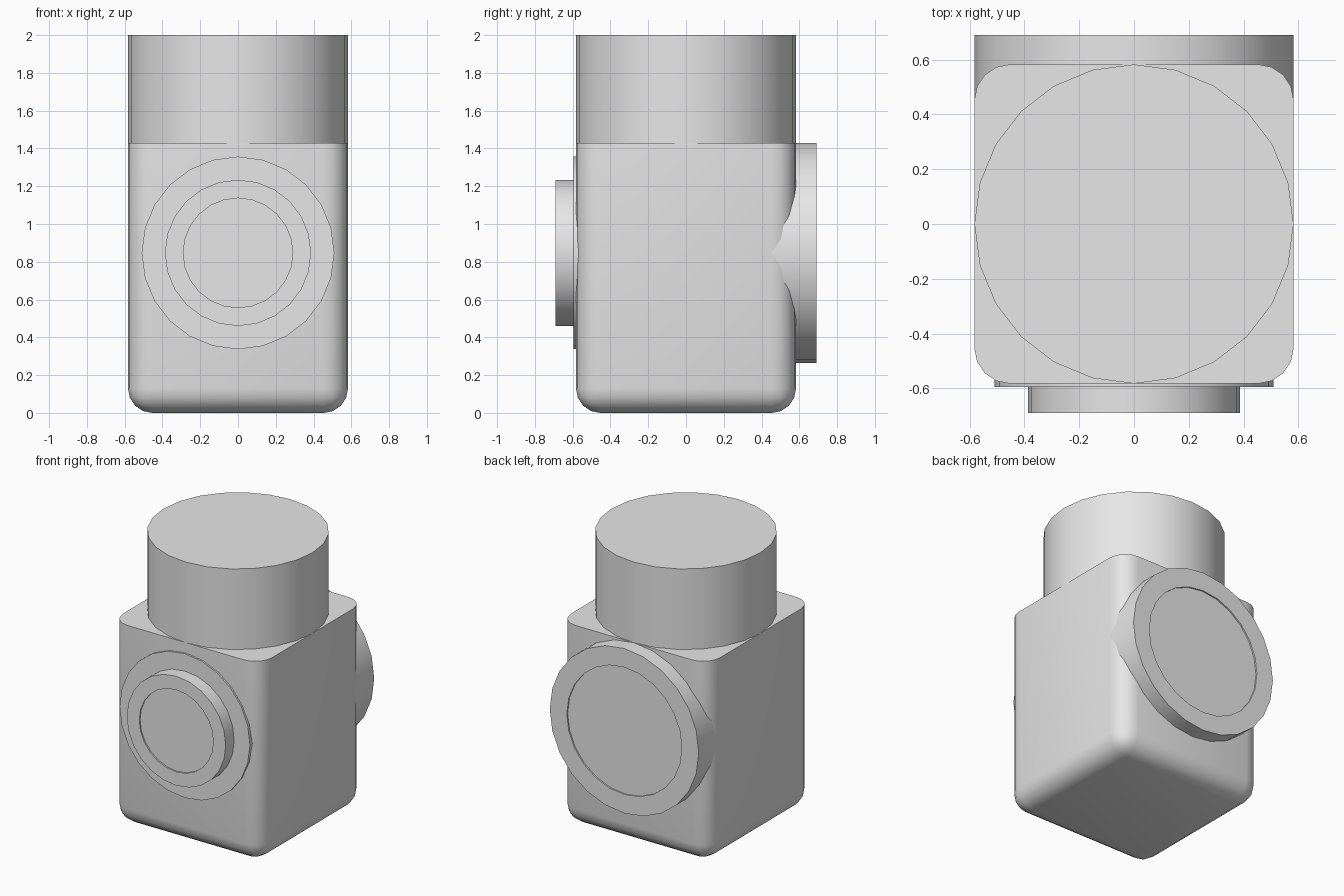
import bpy
import bmesh
from math import cos, sin, pi
from mathutils import Matrix, Vector

cube = bpy.data.objects.get("Cube")
if cube:
    bpy.data.objects.remove(cube, do_unlink=True)

HALF = 0.583      # half width of the body
BODY_TOP = 1.43
PORT_Z = 0.847    # height of the port axis
SIDES = 24

grey = bpy.data.materials.new("light grey")
grey.use_nodes = True
colour = (0.8, 0.8, 0.8, 1)
grey.diffuse_color = colour
grey.node_tree.nodes["Principled BSDF"].inputs["Base Color"].default_value = colour


def finish(name, bm, angle=0.6):
    bmesh.ops.recalc_face_normals(bm, faces=bm.faces)
    mesh = bpy.data.meshes.new(name)
    bm.to_mesh(mesh)
    bm.free()
    mesh.materials.append(grey)
    obj = bpy.data.objects.new(name, mesh)
    bpy.context.collection.objects.link(obj)
    bpy.ops.object.select_all(action='DESELECT')
    obj.select_set(True)
    bpy.context.view_layer.objects.active = obj
    bpy.ops.object.shade_smooth_by_angle(angle=angle)
    return obj


def lathe(name, profile, matrix):
    """Closed round solid from (radius, height) pairs, first and last capped."""
    bm = bmesh.new()
    rings = [[bm.verts.new((r * cos(2 * pi * i / SIDES), r * sin(2 * pi * i / SIDES), h))
              for i in range(SIDES)] for r, h in profile]
    for low, high in zip(rings, rings[1:]):
        for i in range(SIDES):
            j = (i + 1) % SIDES
            bm.faces.new((low[i], low[j], high[j], high[i]))
    bm.faces.new(rings[0][::-1])
    bm.faces.new(rings[-1])
    bm.transform(matrix)
    return finish(name, bm)


# Body: box with rounded upright and bottom edges, sharp flat top
bm = bmesh.new()
bmesh.ops.create_cube(bm, size=1)
bm.transform(Matrix.Translation((0, 0, BODY_TOP / 2))
             @ Matrix.Diagonal((2 * HALF, 2 * HALF, BODY_TOP, 1)))
rounded = [e for e in bm.edges if min(v.co.z for v in e.verts) < 0.1]
bmesh.ops.bevel(bm, geom=rounded, offset=0.13, offset_type='OFFSET',
                segments=4, profile=0.5, affect='EDGES')
finish("body", bm)

# Upper cylinder
lathe("top_cylinder", [(HALF, BODY_TOP - 0.02), (HALF, 2)], Matrix.Identity(4))

# Ports: axis turned to face front (-y) or back (+y)
front = Matrix.Translation((0, 0, PORT_Z)) @ Matrix.Rotation(pi / 2, 4, 'X')
back = Matrix.Translation((0, 0, PORT_Z)) @ Matrix.Rotation(-pi / 2, 4, 'X')

lathe("front_flange", [(0.51, 0.56), (0.51, 0.595)], front)
lathe("front_hub", [(0.387, 0.56), (0.387, 0.69), (0.29, 0.69), (0.29, 0.68)], front)
lathe("back_port", [(HALF, 0.4), (HALF, 0.69), (0.45, 0.69), (0.45, 0.68)], back)
